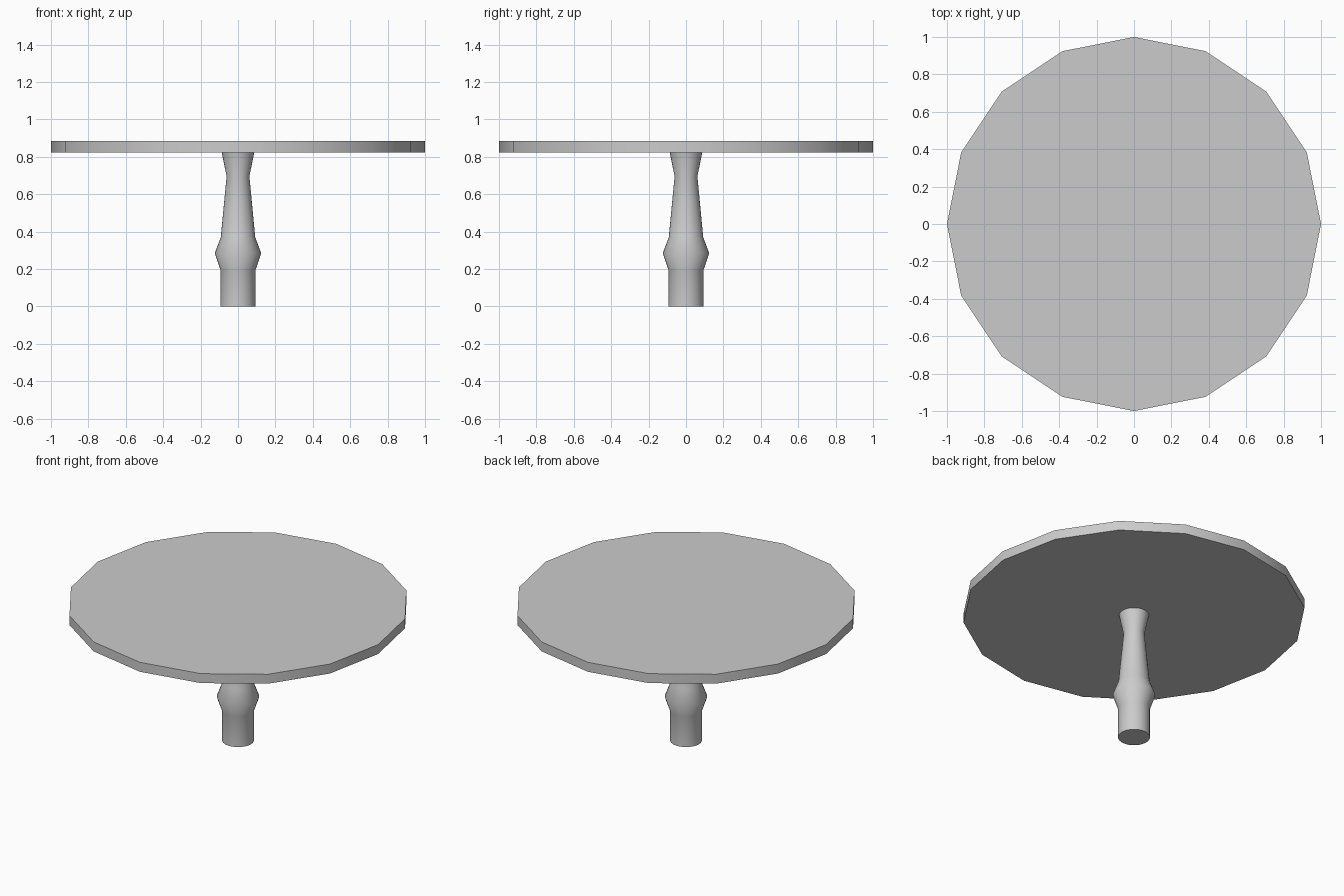
import bpy, bmesh
from math import radians, cos, sin, tau

if "Cube" in bpy.data.objects:
    bpy.data.objects.remove(bpy.data.objects["Cube"])


def lathe(name, profile, sides):
    """Closed solid turned around z from (radius, height) points, bottom to top."""
    bm = bmesh.new()
    rings = [[bm.verts.new((r * cos(tau * i / sides), r * sin(tau * i / sides), z))
              for i in range(sides)] for r, z in profile]
    for low, high in zip(rings, rings[1:]):
        for i in range(sides):
            j = (i + 1) % sides
            bm.faces.new((low[i], low[j], high[j], high[i]))
    bm.faces.new(rings[0][::-1])
    bm.faces.new(rings[-1])
    mesh = bpy.data.meshes.new(name)
    bm.to_mesh(mesh)
    bm.free()
    obj = bpy.data.objects.new(name, mesh)
    bpy.context.collection.objects.link(obj)
    bpy.ops.object.select_all(action='DESELECT')
    obj.select_set(True)
    bpy.context.view_layer.objects.active = obj
    bpy.ops.object.shade_smooth_by_angle(angle=radians(40))
    return obj


# Sixteen-sided table top
lathe("table_top", [(1.0, 0.824), (1.0, 0.885)], 16)

# Turned pedestal: straight foot, bulge, taper to the neck, flared top
lathe("pedestal", [(0.093, 0.0), (0.093, 0.193), (0.124, 0.284),
                   (0.092, 0.37), (0.061, 0.695), (0.087, 0.824)], 32)
